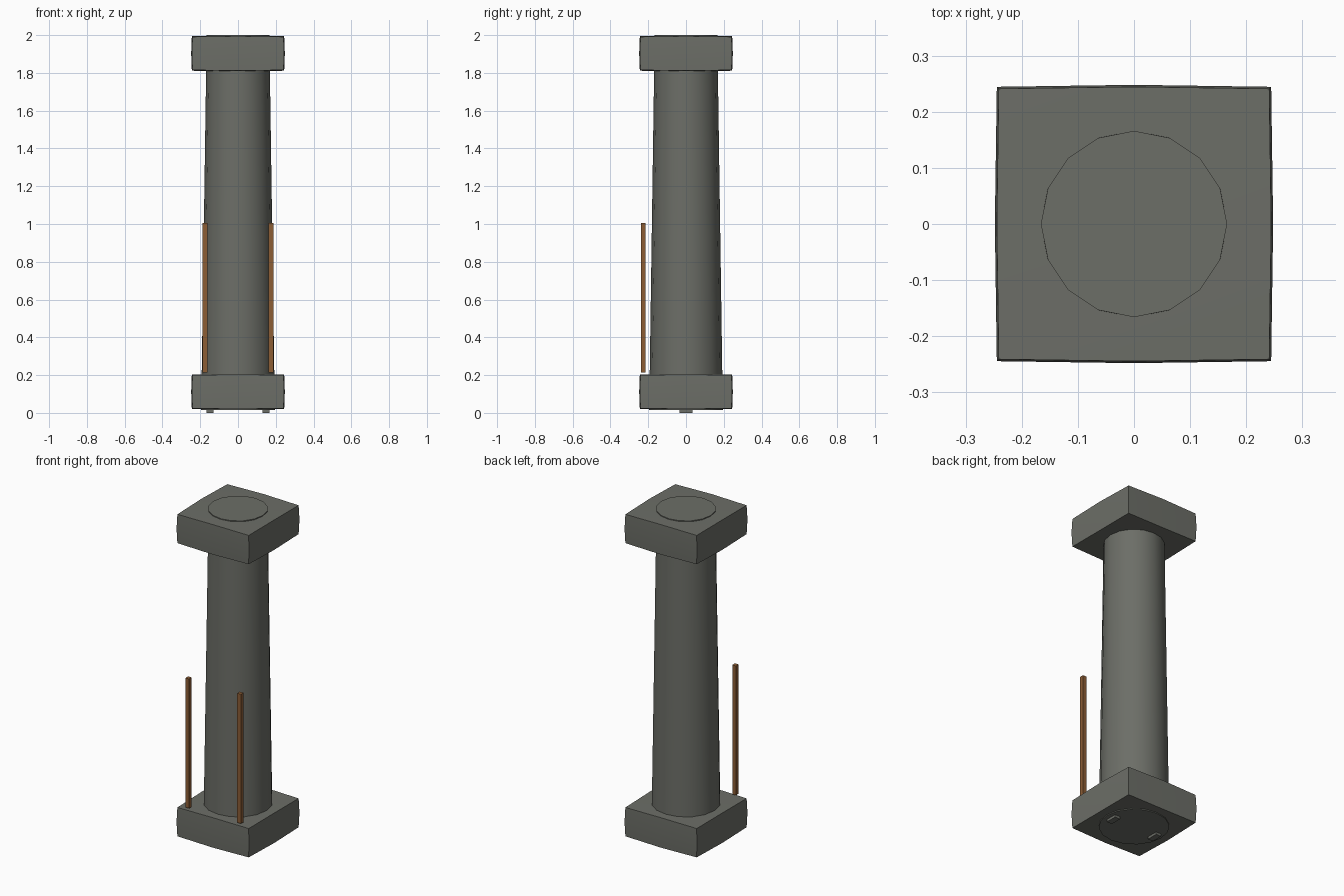
import bpy, bmesh, math

if "Cube" in bpy.data.objects:
    bpy.data.objects.remove(bpy.data.objects["Cube"])


def material(name, rgb):
    m = bpy.data.materials.new(name)
    m.diffuse_color = (*rgb, 1)
    m.use_nodes = True
    m.node_tree.nodes["Principled BSDF"].inputs["Base Color"].default_value = m.diffuse_color
    return m


STONE = material("grey stone", (0.150, 0.156, 0.136))
WOOD = material("brown wood", (0.262, 0.110, 0.036))


def finish(name, bm, mat, smooth=False):
    bmesh.ops.recalc_face_normals(bm, faces=bm.faces)
    mesh = bpy.data.meshes.new(name)
    bm.to_mesh(mesh)
    bm.free()
    mesh.materials.append(mat)
    ob = bpy.data.objects.new(name, mesh)
    bpy.context.collection.objects.link(ob)
    if smooth:
        bpy.context.view_layer.objects.active = ob
        ob.select_set(True)
        bpy.ops.object.shade_smooth_by_angle(angle=math.radians(35))
        ob.select_set(False)
    return ob


def box(name, center, size, mat):
    bm = bmesh.new()
    bmesh.ops.create_cube(bm, size=1)
    for v in bm.verts:
        v.co = [c + p * s for c, p, s in zip(center, v.co, size)]
    return finish(name, bm, mat)


def block(name, z, half, half_z, bulge):
    """Square slab whose faces swell slightly towards their centres."""
    bm = bmesh.new()
    bmesh.ops.create_cube(bm, size=2)
    bmesh.ops.subdivide_edges(bm, edges=bm.edges[:], cuts=1, use_grid_fill=True)
    for v in bm.verts:
        zeros = sum(abs(c) < 0.1 for c in v.co)
        push = bulge * zeros / 2
        x, y, h = v.co
        v.co = (x * (half + push), y * (half + push), z + h * (half_z + push))
    return finish(name, bm, STONE, True)


# Tapered round shaft, running through both blocks
bm = bmesh.new()
bmesh.ops.create_cone(bm, cap_ends=True, segments=16, radius1=0.195,
                      radius2=0.166, depth=1.985)
bmesh.ops.translate(bm, verts=bm.verts, vec=(0, 0, 1.0075))
finish("shaft", bm, STONE, True)

# Base and capital
block("base_block", 0.112, 0.241, 0.088, 0.007)
block("capital_block", 1.903, 0.241, 0.088, 0.007)

for side, s in (("left", -1), ("right", 1)):
    # Thin wooden rods standing in front of the shaft
    box(side + "_rod", (s * 0.175, -0.227, 0.61), (0.025, 0.025, 0.79), WOOD)
    # Small feet under the base
    box(side + "_foot", (s * 0.148, 0, 0.015), (0.036, 0.07, 0.03), STONE)
